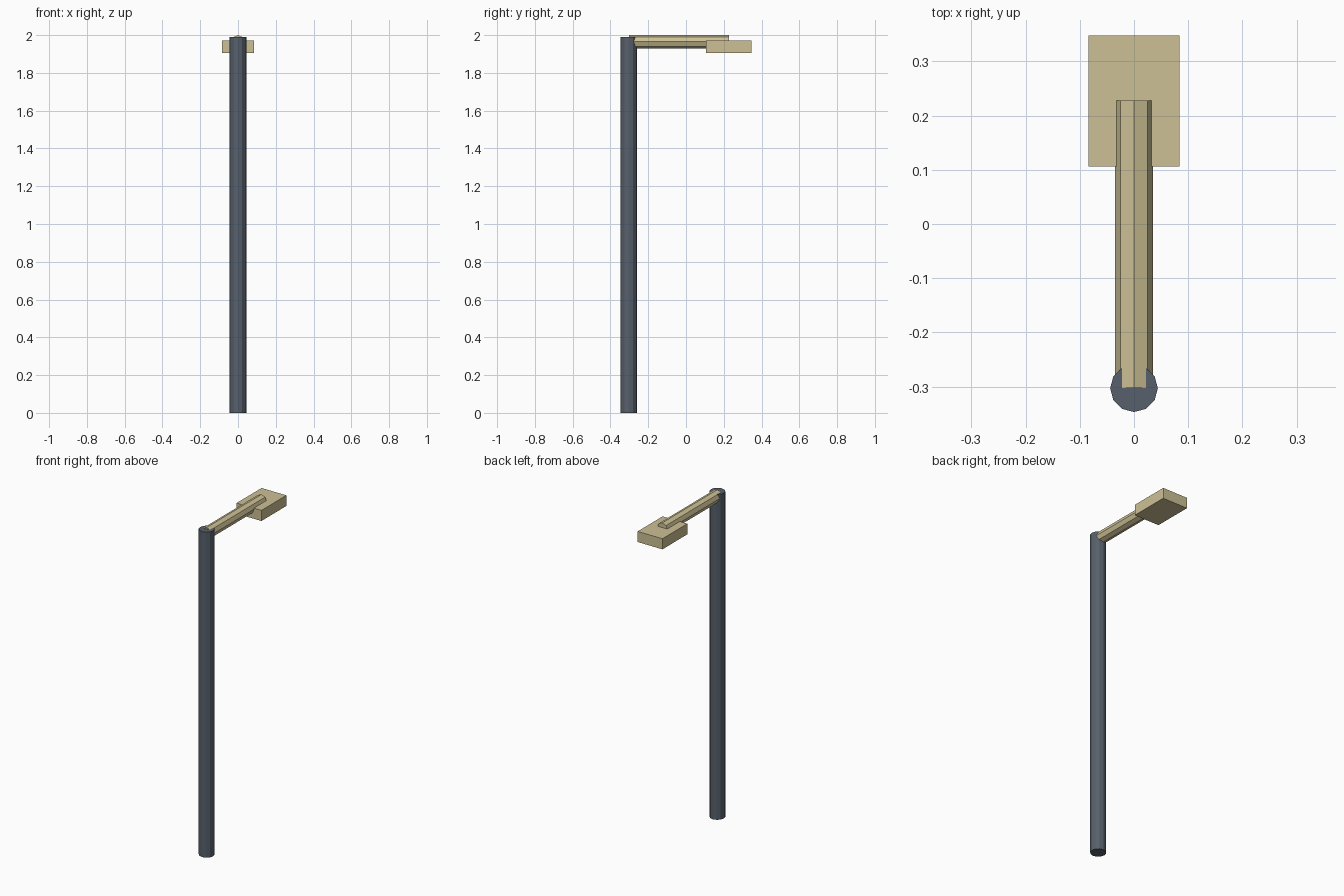
import bpy
import math

if "Cube" in bpy.data.objects:
    bpy.data.objects.remove(bpy.data.objects["Cube"])


def make_material(name, color):
    mat = bpy.data.materials.new(name)
    mat.use_nodes = True
    mat.diffuse_color = color
    mat.node_tree.nodes["Principled BSDF"].inputs["Base Color"].default_value = color
    return mat


def finish(name, mat):
    obj = bpy.context.object
    obj.name = obj.data.name = name
    obj.data.materials.append(mat)
    return obj


slate = make_material("slate_grey", (0.095, 0.117, 0.147, 1))
beige = make_material("warm_beige", (0.61, 0.53, 0.30, 1))

POLE_Y = -0.303
POLE_TOP = 1.991

# Upright twelve-sided pole
bpy.ops.mesh.primitive_cylinder_add(vertices=12, radius=0.044, depth=POLE_TOP,
                                    location=(0, POLE_Y, POLE_TOP / 2))
finish("pole", slate)

# Eight-sided arm, starting on the pole axis and reaching back
ARM_END = 0.228
bpy.ops.mesh.primitive_cylinder_add(vertices=8, radius=0.035, depth=ARM_END - POLE_Y,
                                    location=(0, (ARM_END + POLE_Y) / 2, 1.965),
                                    rotation=(math.pi / 2, 0, 0))
finish("arm", beige)

# Flat lamp head under the end of the arm
bpy.ops.mesh.primitive_cube_add(size=1, location=(0, 0.227, 1.938))
head = finish("lamp_head", beige)
head.scale = (0.168, 0.241, 0.065)
